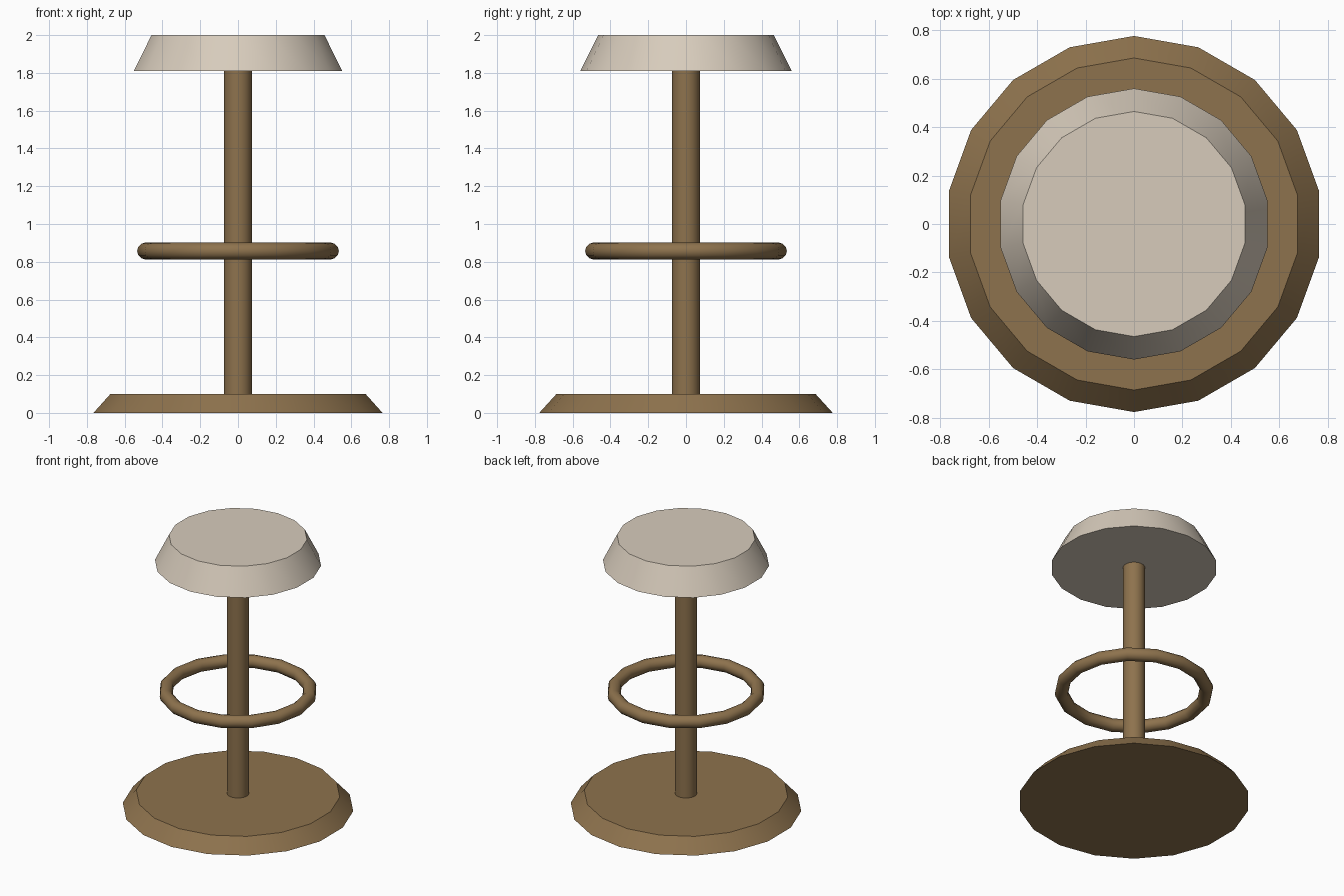
import bpy, math

if "Cube" in bpy.data.objects:
    bpy.data.objects.remove(bpy.data.objects["Cube"])

SIDES = 18


def material(name, color):
    mat = bpy.data.materials.new(name)
    mat.diffuse_color = (*color, 1)
    mat.use_nodes = True
    mat.node_tree.nodes["Principled BSDF"].inputs["Base Color"].default_value = mat.diffuse_color
    return mat


wood = material("brown", (0.27, 0.17, 0.075))
cushion = material("cream", (0.68, 0.60, 0.50))


def finish(name, mat):
    obj = bpy.context.object
    obj.name = name
    obj.data.materials.append(mat)
    bpy.ops.object.transform_apply(location=False, rotation=True, scale=True)
    bpy.ops.object.shade_smooth_by_angle(angle=math.radians(40))
    return obj


def frustum(name, r_bottom, r_top, z0, z1, mat):
    # default cone has a vertex on the y axis
    bpy.ops.mesh.primitive_cone_add(vertices=SIDES, radius1=r_bottom, radius2=r_top,
                                    depth=z1 - z0, location=(0, 0, (z0 + z1) / 2))
    return finish(name, mat)


# Tapered floor plate, central column and tapered seat
frustum("base", 0.777, 0.686, 0.0, 0.10, wood)
frustum("column", 0.074, 0.074, 0.10, 1.81, wood)
frustum("seat", 0.56, 0.465, 1.81, 2.0, cushion)

# Free-standing foot ring around the column
bpy.ops.mesh.primitive_torus_add(major_radius=0.489, minor_radius=0.045,
                                 major_segments=16, minor_segments=12,
                                 location=(0, 0, 0.857))
finish("foot_ring", wood)
